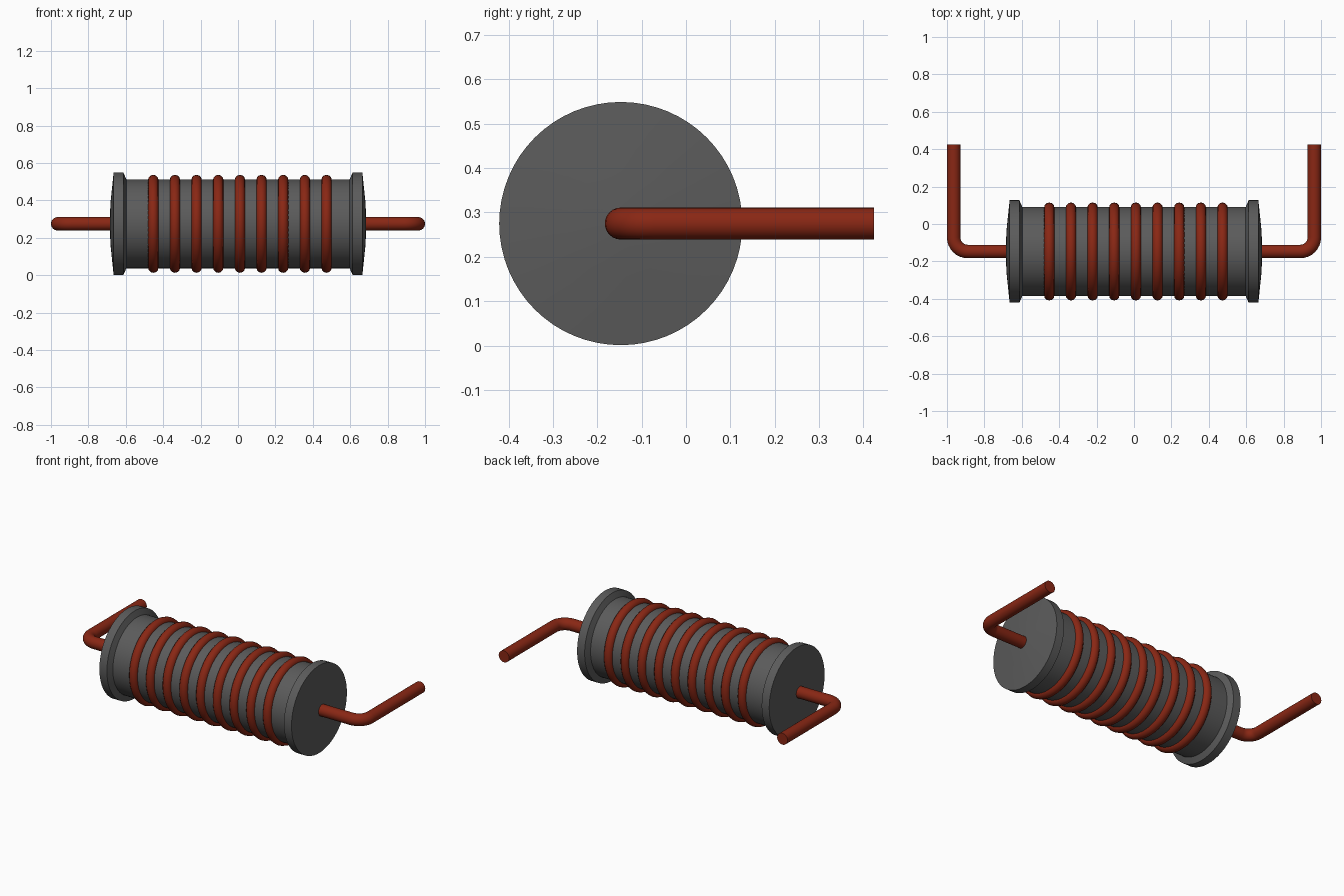
import bpy, bmesh, math
from mathutils import Matrix, Vector

if "Cube" in bpy.data.objects:
    bpy.data.objects.remove(bpy.data.objects["Cube"])

AY, AZ = -0.147, 0.275          # axis of the coil former
WIRE_R = 0.036


def material(name, rgb):
    m = bpy.data.materials.new(name)
    m.diffuse_color = (*rgb, 1)
    m.use_nodes = True
    m.node_tree.nodes["Principled BSDF"].inputs["Base Color"].default_value = m.diffuse_color
    return m


GREY = material("dark_grey_core", (0.105, 0.105, 0.105))
COPPER = material("red_copper", (0.25, 0.02, 0.007))


def sweep_rings(name, rings, mat, angle):
    """Skin a list of point rings and cap both ends."""
    bm = bmesh.new()
    loops = [[bm.verts.new(p) for p in ring] for ring in rings]
    n = len(loops[0])
    for a, b in zip(loops, loops[1:]):
        for i in range(n):
            j = (i + 1) % n
            bm.faces.new((a[i], a[j], b[j], b[i]))
    bm.faces.new(loops[0])
    bm.faces.new(loops[-1])
    bmesh.ops.recalc_face_normals(bm, faces=bm.faces)
    return finish(name, bm, mat, angle)


def finish(name, bm, mat, angle):
    me = bpy.data.meshes.new(name)
    bm.to_mesh(me)
    bm.free()
    me.materials.append(mat)
    ob = bpy.data.objects.new(name, me)
    bpy.context.collection.objects.link(ob)
    bpy.ops.object.select_all(action='DESELECT')
    ob.select_set(True)
    bpy.context.view_layer.objects.active = ob
    bpy.ops.object.shade_smooth_by_angle(angle=math.radians(angle))
    return ob


# Core: drum with a chamfered, slightly domed flange at each end
half = [(0.687, 0.004), (0.681, 0.12), (0.665, 0.274), (0.613, 0.274), (0.597, 0.238)]
profile = [(-x, r) for x, r in half] + half[::-1]
SIDES = 64
sweep_rings("core", [[(x, AY + r * math.cos(2 * math.pi * i / SIDES),
                       AZ + r * math.sin(2 * math.pi * i / SIDES)) for i in range(SIDES)]
                     for x, r in profile], GREY, 20)

# Windings: nine evenly spaced rings around the drum
for k in range(9):
    bpy.ops.mesh.primitive_torus_add(
        major_segments=48, minor_segments=12, major_radius=0.234, minor_radius=0.028,
        location=(-0.453 + k * 0.1158, AY, AZ), rotation=(0, math.pi / 2, 0))
    ring = bpy.context.object
    ring.name = f"winding_{k + 1}"
    ring.data.materials.append(COPPER)
    bpy.ops.object.shade_smooth_by_angle(angle=math.radians(40))

# Leads: wire leaving each end and bending toward the back
BEND, LEG_X, END_Y = 0.075, 0.964, 0.424
for side, label in ((-1, "left"), (1, "right")):
    path = [(0.66, AY, 0)]
    for s in range(9):
        t = math.pi / 2 * s / 8
        path.append((LEG_X - BEND + BEND * math.sin(t), AY + BEND - BEND * math.cos(t), t))
    path.append((LEG_X, END_Y, math.pi / 2))
    rings = []
    for x, y, t in path:
        ring = []
        for i in range(24):
            a = 2 * math.pi * i / 24
            u, v = WIRE_R * math.cos(a), WIRE_R * math.sin(a)
            ring.append((side * (x - u * math.sin(t)), y + u * math.cos(t), AZ + v))
        rings.append(ring)
    sweep_rings(f"{label}_lead", rings, COPPER, 40)
